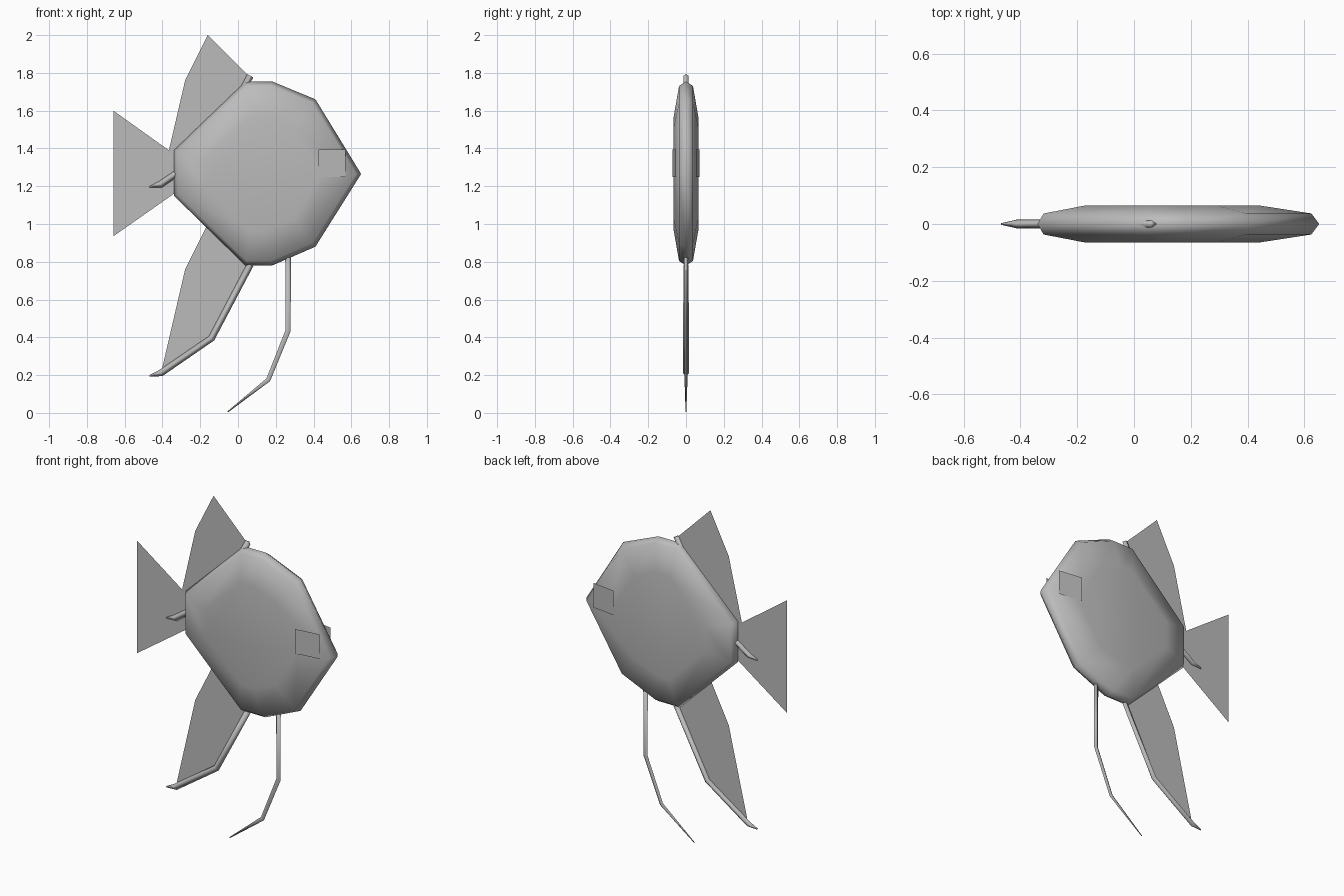
import bpy, bmesh, math
from mathutils import Vector

if "Cube" in bpy.data.objects:
    bpy.data.objects.remove(bpy.data.objects["Cube"])

grey = bpy.data.materials.new("scale grey")
grey.diffuse_color = (0.5, 0.5, 0.5, 1)
grey.use_nodes = True
grey.node_tree.nodes["Principled BSDF"].inputs["Base Color"].default_value = grey.diffuse_color


def finish(name, bm, angle=60, recalc=True):
    if recalc:
        bmesh.ops.recalc_face_normals(bm, faces=bm.faces)
    me = bpy.data.meshes.new(name)
    bm.to_mesh(me)
    bm.free()
    me.materials.append(grey)
    ob = bpy.data.objects.new(name, me)
    bpy.context.collection.objects.link(ob)
    bpy.ops.object.select_all(action='DESELECT')
    ob.select_set(True)
    bpy.context.view_layer.objects.active = ob
    bpy.ops.object.shade_smooth_by_angle(angle=math.radians(angle))
    return ob


def bridge(bm, rings):
    for a, b in zip(rings, rings[1:]):
        n = len(a)
        for i in range(n):
            j = (i + 1) % n
            bm.faces.new((a[i], a[j], b[j], b[i]))


def sheet(name, pts):
    """Paper-thin fin in the centre plane, or any flat polygon of 3D points."""
    bm = bmesh.new()
    bm.faces.new([bm.verts.new(p) for p in pts])
    return finish(name, bm, recalc=False)


def ray(name, path):
    """Four-sided tapering rod along (x, z, half width, half depth) stations."""
    bm = bmesh.new()
    rings = []
    for i, (x, z, w, d) in enumerate(path):
        a, b = path[max(i - 1, 0)], path[min(i + 1, len(path) - 1)]
        t = Vector((b[0] - a[0], 0, b[1] - a[1])).normalized()
        side = Vector((-t.z, 0, t.x)) * w
        c, dep = Vector((x, 0, z)), Vector((0, d, 0))
        rings.append([bm.verts.new(c + o) for o in (side, dep, -side, -dep)])
    bridge(bm, rings)
    bm.faces.new(rings[0])
    bm.faces.new(rings[-1])
    return finish(name, bm, 100)


# Flat disc-like body: one outline repeated at several depths
outline = [(-.34, 1.39), (.04, 1.755), (.18, 1.755), (.41, 1.66), (.652, 1.265),
           (.41, .88), (.18, .78), (.04, .78), (-.34, 1.15)]
cx, cz = .1, 1.267
bm = bmesh.new()
rings = []
for y, s in ((-.065, .62), (-.037, .95), (0, 1), (.037, .95), (.065, .62)):
    rings.append([bm.verts.new((cx + (x - cx) * s, y, cz + (z - cz) * s)) for x, z in outline])
bridge(bm, rings)
bm.faces.new(rings[0])
bm.faces.new(rings[-1])
finish("body", bm, 100)

# Dorsal and anal fins are the same part, one unit apart
for name, dz in (("anal", 0), ("dorsal", 1)):
    fin = [(.06, .78), (-.16, 1.0), (-.28, .76), (-.41, .2), (-.14, .39)]
    sheet(name + "_fin", [(x, 0, z + dz) for x, z in reversed(fin)])
    spine = [(.065, .785, .018, .012), (-.14, .395, .018, .017),
             (-.41, .21, .018, .016), (-.468, .196, .004, .003)]
    ray(name + "_fin_ray", [(x, z + dz, w, d) for x, z, w, d in spine])

# Tail fin
sheet("tail_fin", [(-.66, 0, .935), (-.19, 0, 1.265), (-.66, 0, 1.6)])

# Trailing pelvic feeler
ray("pelvic_feeler", [(.265, .85, .015, .01), (.265, .435, .014, .01),
                      (.16, .175, .012, .008), (-.055, .005, .003, .002)])

# Eye plates, one per side
for name, s in (("eye_near", -1), ("eye_far", 1)):
    pts = [(.425, s * .072, 1.25), (.57, s * .052, 1.25),
           (.57, s * .052, 1.395), (.425, s * .072, 1.395)]
    sheet(name, pts if s < 0 else pts[::-1])
